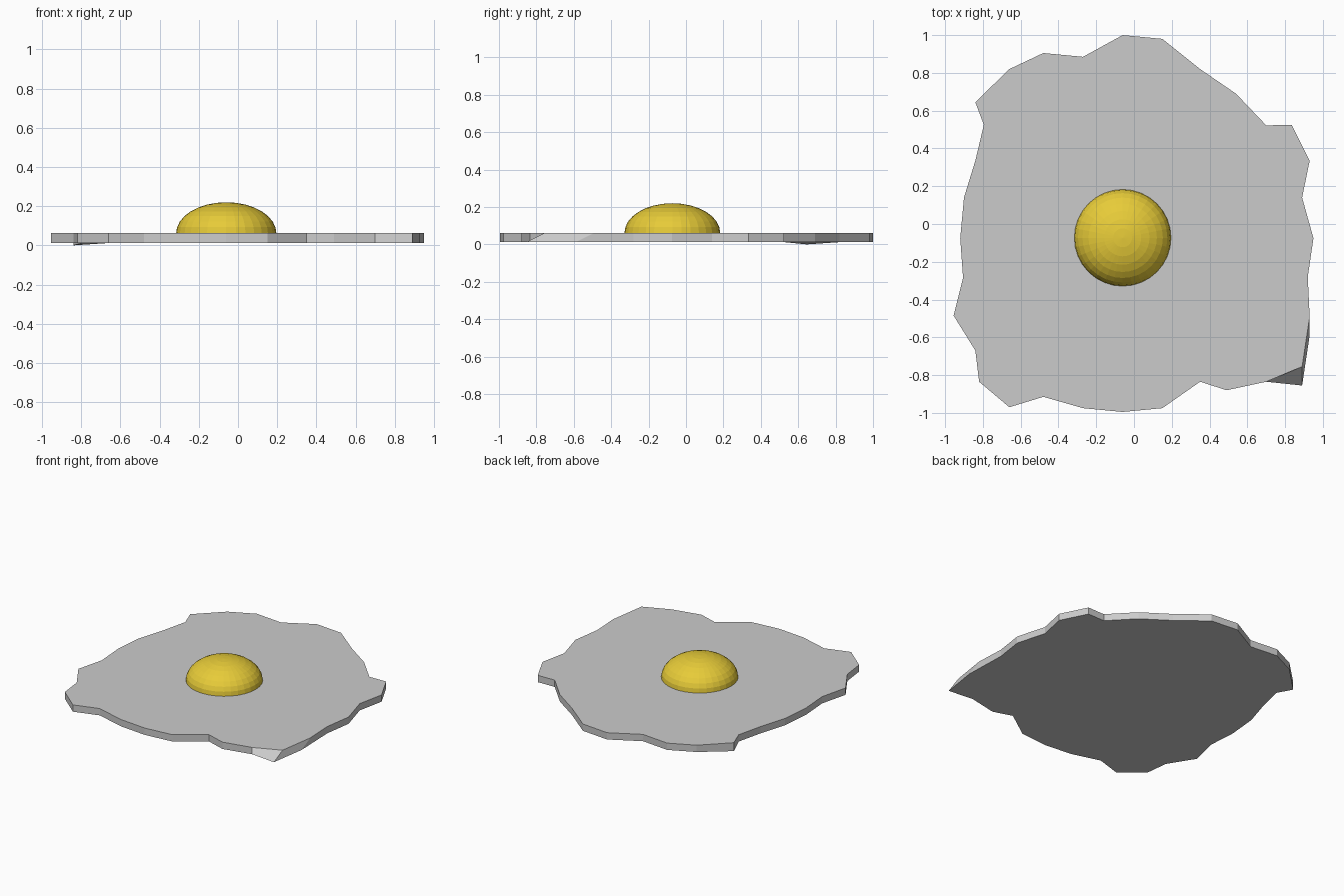
import bpy, bmesh
from mathutils import Matrix

if "Cube" in bpy.data.objects:
    bpy.data.objects.remove(bpy.data.objects["Cube"])

TOP, BOTTOM = 0.062, 0.012

# Wavy outline of the egg white, clockwise seen from above
OUTLINE = [
    (-0.06, 1.0), (0.15, 0.98), (0.35, 0.82), (0.54, 0.69),
    (0.70, 0.522), (0.835, 0.525), (0.93, 0.335), (0.89, 0.14),
    (0.95, -0.075), (0.92, -0.28), (0.93, -0.49), (0.89, -0.755),
    (0.70, -0.835), (0.49, -0.88), (0.35, -0.835), (0.15, -0.975),
    (-0.06, -0.995), (-0.27, -0.975), (-0.48, -0.915), (-0.66, -0.97),
    (-0.82, -0.835), (-0.84, -0.67), (-0.955, -0.485), (-0.905, -0.285),
    (-0.92, -0.075), (-0.90, 0.14), (-0.84, 0.335), (-0.795, 0.525),
    (-0.84, 0.645), (-0.66, 0.82), (-0.48, 0.905), (-0.27, 0.885),
]
# Bottom rim points that differ from the top: flared corner and sagging corner
BOTTOM_EDITS = {10: (0.93, -0.59, BOTTOM), 11: (0.89, -0.855, BOTTOM),
                28: (-0.84, 0.645, 0.0)}


def finish(name, bm):
    bmesh.ops.recalc_face_normals(bm, faces=bm.faces)
    mesh = bpy.data.meshes.new(name)
    bm.to_mesh(mesh)
    bm.free()
    obj = bpy.data.objects.new(name, mesh)
    bpy.context.collection.objects.link(obj)
    return obj


# Egg white: thin slab
bm = bmesh.new()
upper = [bm.verts.new((x, y, TOP)) for x, y in OUTLINE]
lower = [bm.verts.new(BOTTOM_EDITS.get(i, (x, y, BOTTOM)))
         for i, (x, y) in enumerate(OUTLINE)]
bm.faces.new(upper)
bm.faces.new(lower[::-1])
for i in range(len(upper)):
    j = (i + 1) % len(upper)
    bm.faces.new((upper[i], lower[i], lower[j], upper[j]))
finish("egg_white", bm)

# Yolk: squashed upper half of a faceted sphere
bm = bmesh.new()
bmesh.ops.create_uvsphere(bm, u_segments=32, v_segments=16, radius=1)
bmesh.ops.delete(bm, geom=[v for v in bm.verts if v.co.z < -0.01], context='VERTS')
bmesh.ops.transform(bm, verts=bm.verts, matrix=Matrix.Translation((-0.06, -0.073, TOP))
                    @ Matrix.Diagonal((0.256, 0.256, 0.158, 1)))
yolk = finish("yolk", bm)

mat = bpy.data.materials.new("yolk_yellow")
mat.diffuse_color = (0.8, 0.6, 0.04, 1)
mat.use_nodes = True
mat.node_tree.nodes["Principled BSDF"].inputs["Base Color"].default_value = mat.diffuse_color
yolk.data.materials.append(mat)
